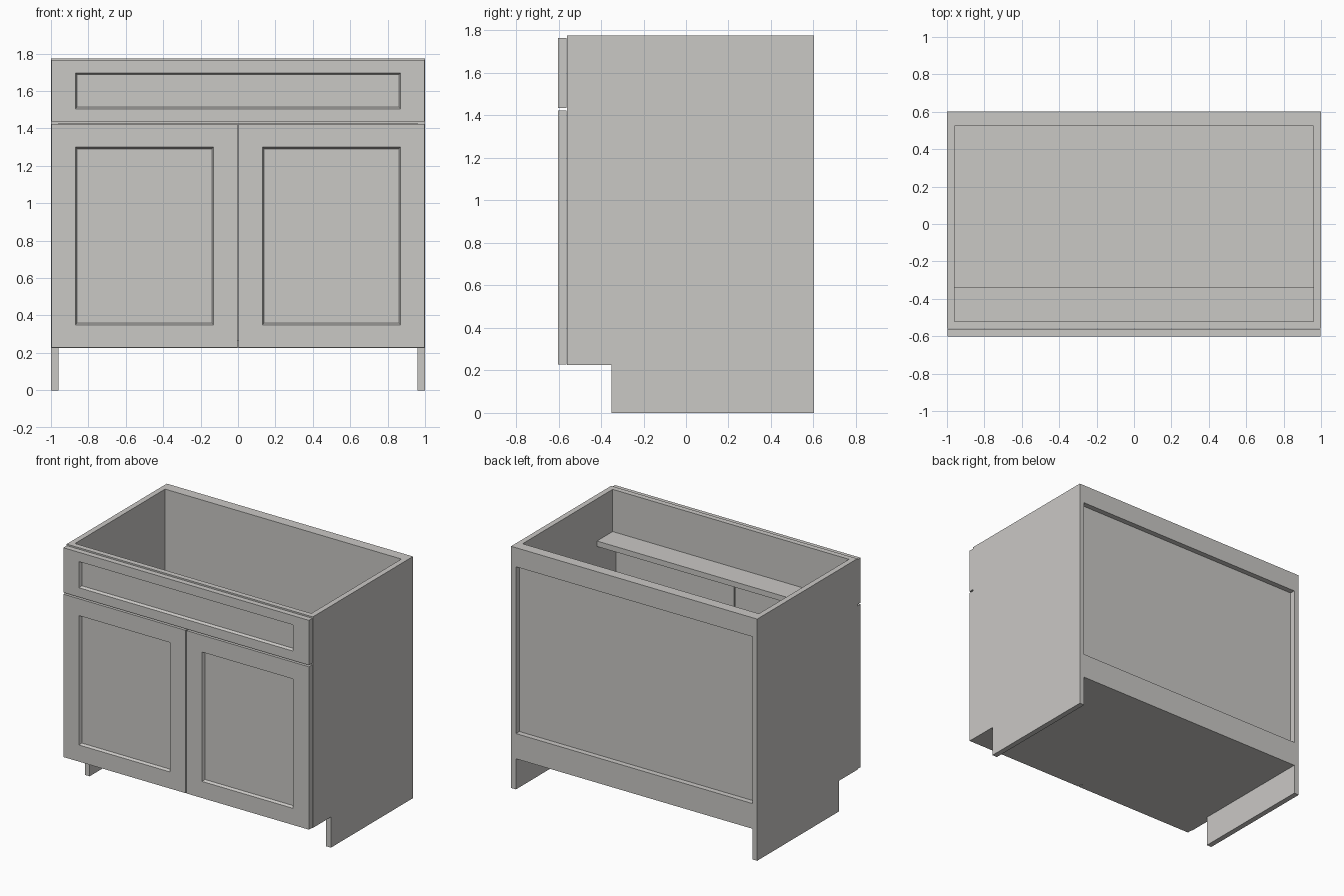
import bpy, bmesh

if "Cube" in bpy.data.objects:
    bpy.data.objects.remove(bpy.data.objects["Cube"])

mat = bpy.data.materials.new("warm light grey")
mat.diffuse_color = (0.59, 0.58, 0.56, 1)
mat.use_nodes = True
mat.node_tree.nodes["Principled BSDF"].inputs["Base Color"].default_value = mat.diffuse_color

FRONT, CARCASS, BACK = -0.602, -0.56, 0.602   # y of door faces, carcass front, back
TOP, FLOOR, T = 1.775, 0.225, 0.04            # heights and board thickness
INNER = 1 - T                                 # inside half width


def finish(name, bm):
    bmesh.ops.recalc_face_normals(bm, faces=bm.faces[:])
    mesh = bpy.data.meshes.new(name)
    bm.to_mesh(mesh)
    bm.free()
    mesh.materials.append(mat)
    ob = bpy.data.objects.new(name, mesh)
    bpy.context.collection.objects.link(ob)
    return ob


def box_mesh(x, y, z):
    bm = bmesh.new()
    bmesh.ops.create_cube(bm, size=1)
    for v in bm.verts:
        v.co = [r[0] if c < 0 else r[1] for c, r in zip(v.co, (x, y, z))]
    return bm


def board(name, x, y, z):
    return finish(name, box_mesh(x, y, z))


def framed_front(name, x, z, frame):
    """Flat slab with a recessed centre panel and a sloped lip."""
    bm = box_mesh(x, (FRONT, CARCASS - 0.002), z)
    bm.normal_update()
    face = min(bm.faces, key=lambda f: f.calc_center_median().y)
    # wide side stiles and rails: inset, then set the opening exactly
    bmesh.ops.inset_region(bm, faces=[face], thickness=0.03)
    cx, cz = sum(x) / 2, sum(z) / 2
    left, right, bottom, top = frame
    for v in face.verts:
        v.co.x = left if v.co.x < cx else right
        v.co.z = bottom if v.co.z < cz else top
    bmesh.ops.inset_region(bm, faces=[face], thickness=0.013)
    for v in face.verts:
        v.co.y = FRONT + 0.02
    return finish(name, bm)


# Side panels with the toe-kick notch cut in the profile
profile = [(CARCASS, FLOOR), (-0.35, FLOOR), (-0.35, 0), (BACK, 0),
           (BACK, TOP), (CARCASS, TOP)]
for side, s in (("left", -1), ("right", 1)):
    bm = bmesh.new()
    f = bm.faces.new([bm.verts.new((s, y, z)) for y, z in profile])
    ext = bmesh.ops.extrude_face_region(bm, geom=[f])
    for v in ext["geom"]:
        if isinstance(v, bmesh.types.BMVert):
            v.co.x = s * INNER
    finish(side + "_side_panel", bm)

# Carcass: floor, recessed back, back rails, front rail and stretcher
W = (-INNER, INNER)
board("floor_panel", W, (CARCASS, BACK), (FLOOR, FLOOR + T))
board("back_panel", W, (0.525, 0.562), (FLOOR + T, TOP))
board("back_top_rail", W, (0.562, BACK), (TOP - 0.14, TOP))
board("back_bottom_rail", W, (0.562, BACK), (FLOOR + T, 0.41))
board("front_rail", W, (CARCASS, -0.52), (1.425, TOP))
board("front_stretcher", W, (-0.52, -0.338), (1.425, 1.465))

# Drawer front and pair of doors
framed_front("drawer_front", (-0.998, 0.998), (1.436, 1.765),
             (-0.87, 0.87, 1.505, 1.697))
framed_front("left_door", (-0.998, -0.004), (0.228, 1.424),
             (-0.87, -0.13, 0.35, 1.3))
framed_front("right_door", (0.004, 0.998), (0.228, 1.424),
             (0.13, 0.87, 0.35, 1.3))
